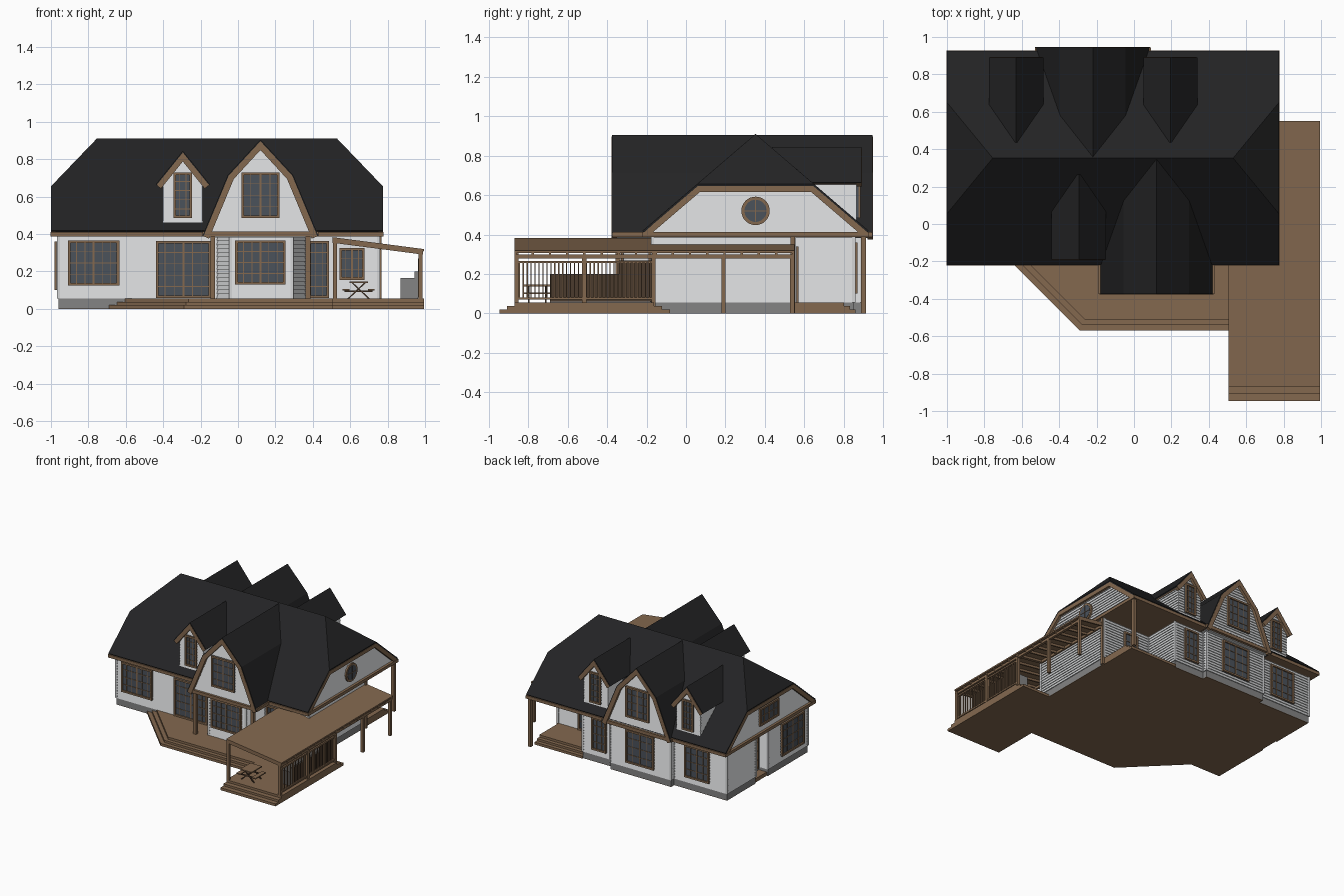
import bpy, bmesh, math
from mathutils import Matrix, Vector

cube = bpy.data.objects.get("Cube")
if cube:
    bpy.data.objects.remove(cube)


def material(name, rgb):
    m = bpy.data.materials.new(name)
    m.use_nodes = True
    m.diffuse_color = (*rgb, 1)
    m.node_tree.nodes["Principled BSDF"].inputs["Base Color"].default_value = (*rgb, 1)
    return m


ROOF = material("black_shingle", (0.017, 0.017, 0.018))
WOOD = material("brown_wood", (0.23, 0.14, 0.078))
WHITE = material("white_siding", (0.66, 0.67, 0.68))
GREY = material("grey_stone", (0.23, 0.23, 0.23))
GLASS = material("dark_glass", (0.07, 0.085, 0.105))
DARK = material("dark_wood", (0.07, 0.043, 0.026))
I = Matrix.Identity(4)


def frame(x, y, deg=0):
    # local x runs along a wall, local -y points outward
    return Matrix.Translation((x, y, 0)) @ Matrix.Rotation(math.radians(deg), 4, "Z")


def mesh(name, verts, faces, mat, M=I, fix=True):
    me = bpy.data.meshes.new(name)
    me.from_pydata([M @ Vector(v) for v in verts], [], faces)
    if fix:
        bm = bmesh.new()
        bm.from_mesh(me)
        bmesh.ops.recalc_face_normals(bm, faces=bm.faces)
        bm.to_mesh(me)
        bm.free()
    me.materials.append(mat)
    ob = bpy.data.objects.new(name, me)
    bpy.context.collection.objects.link(ob)
    return ob


def prism(name, pts, a, b, mat, M=I, up=False):
    # extrude an outline along local y, or along z when up
    n = len(pts)
    v = [(p, q, t) if up else (p, t, q) for t in (a, b) for p, q in pts]
    f = [tuple(range(n)), tuple(range(n, 2 * n))]
    f += [(i, (i + 1) % n, n + (i + 1) % n, n + i) for i in range(n)]
    return mesh(name, v, f, mat, M)


def boxes(name, items, mat, M=I):
    v, f = [], []
    for x0, x1, y0, y1, z0, z1 in items:
        k = len(v)
        v += [(x, y, z) for x in (x0, x1) for y in (y0, y1) for z in (z0, z1)]
        f += [tuple(k + i for i in q) for q in
              ((0, 1, 3, 2), (4, 6, 7, 5), (0, 4, 5, 1), (2, 3, 7, 6), (0, 2, 6, 4), (1, 5, 7, 3))]
    return mesh(name, v, f, mat, M)


def offset(pts, d):
    # shift an open left-to-right roof line downward by d
    ps = [Vector(p) for p in pts]
    ns = [Vector((b.y - a.y, a.x - b.x)).normalized() for a, b in zip(ps, ps[1:])]
    ns = [ns[0]] + ns + [ns[-1]]
    return [tuple(p + (m + n) * (d / (1 + m.dot(n)))) for p, m, n in zip(ps, ns, ns[1:])]


def band(pts, d0, d1):
    return offset(pts, d0) + offset(pts, d1)[::-1]


def siding(pts, M, pitch=0.022, lap=0.007):
    # overlapping boards filling an outline on a wall plane
    def span(z):
        xs = [p[0] + (q[0] - p[0]) * (z - p[1]) / (q[1] - p[1])
              for p, q in zip(pts, pts[1:] + pts[:1])
              if p[1] != q[1] and (p[1] - z) * (q[1] - z) <= 0]
        return min(xs), max(xs)
    z, top = min(p[1] for p in pts), max(p[1] for p in pts)
    v, f = [], []
    while z < top - 0.002:
        z1 = min(z + pitch, top - 0.0005)
        (a, b), (c, d) = span(z + 0.0001), span(z1)
        k = len(v)
        v += [(a, -lap, z), (b, -lap, z), (d, -0.001, z1), (c, -0.001, z1), (a, 0, z), (b, 0, z)]
        f += [(k, k + 1, k + 2, k + 3), (k + 4, k + 5, k + 1, k)]
        z += pitch
    mesh("siding_boards", v, f, WHITE, M, fix=False)


def window(M, s, w, z0, z1, cols=4, rows=4, name="window", t=0.014):
    a, b = s - w / 2, s + w / 2
    boxes(name + "_glass", [(a, b, -0.01, 0, z0, z1)], GLASS, M)
    parts = [(a, a + t, -0.02, 0, z0, z1), (b - t, b, -0.02, 0, z0, z1),
             (a, b, -0.02, 0, z0, z0 + t), (a, b, -0.02, 0, z1 - t, z1)]
    for i in range(1, cols):
        x, h = a + w * i / cols, 0.005 if 2 * i == cols else 0.002
        parts.append((x - h, x + h, -0.014, 0, z0, z1))
    for i in range(1, rows):
        z = z0 + (z1 - z0) * i / rows
        parts.append((a, b, -0.014, 0, z - 0.002, z + 0.002))
    boxes(name + "_frame", parts, WOOD, M)


# Ground floor: slab, foundation, walls and boards
plan = [(-.96, -.17), (-.11, -.17), (-.04, -.31), (.29, -.31), (.36, -.17), (.75, -.17),
        (.75, .55), (.32, .55), (.32, .85), (.05, .85), (.05, .89), (-.49, .89), (-.49, .85),
        (-.96, .85), (-.96, .49), (-.88, .49), (-.88, .33), (-.96, .33)]
prism("ground_slab", plan, 0, 0.003, WOOD, up=True)
prism("foundation", plan, 0.003, 0.056, GREY, up=True)
prism("house_walls", plan, 0.056, 0.395, WHITE, up=True)
for (ax, ay), (bx, by) in zip(plan, plan[1:] + plan[:1]):
    length = math.hypot(bx - ax, by - ay)
    M = frame(ax, ay, math.degrees(math.atan2(by - ay, bx - ax)))
    siding([(0, .056), (length, .056), (length, .39), (0, .39)], M)
boxes("corner_boards", [(x - .008, x + .008, y - .008, y + .008, .056, .39) for x, y in plan], WHITE)

front, back = frame(0, -.17), frame(0, .85, 180)
window(front, -.772, .275, .125, .365, 6, 4)
window(front, -.292, .295, .058, .362, 6, 5, "patio_door")
window(front, .432, .11, .058, .362, 3, 5, "front_door")
window(front, .61, .135, .155, .325, 4, 3)
window(frame(0, -.31), .12, .27, .13, .365, 6, 4)
window(back, .70, .22, .1, .36, 4, 4)
window(back, -.17, .13, .1, .36, 3, 4)
window(frame(0, .89, 180), .22, .25, .1, .365, 4, 4)
window(frame(0, .55, 180), -.5, .13, .056, .34, 2, 4, "porch_door")
window(frame(-.96, 0, -90), -.03, .29, .1, .36, 4, 4)
window(frame(-.88, 0, -90), -.41, .11, .056, .34, 2, 4, "side_door")

# Main roof with clipped gable ends
L, R, F, B, mid = -1, .775, -.22, .925, .3525
hf, hb, E, H, T = .055, .65, .42, .655, .91
rv = [(L, F, E), (R, F, E), (R, hf, H), (.53, mid, T), (-.755, mid, T), (L, hf, H),
      (L, B, E), (R, B, E), (R, hb, H), (L, hb, H)]
roof = mesh("main_roof", rv, [(0, 1, 2, 3, 4, 5), (7, 6, 9, 4, 3, 8), (2, 8, 3), (9, 5, 4)], ROOF, fix=False)
solid = roof.modifiers.new("thickness", "SOLIDIFY")
solid.thickness, solid.offset = 0.012, -1
boxes("eave_soffit", [(L - .002, R + .002, F - .002, B + .002, .388, .412)], WOOD)

# Clipped gable ends
line = [(F - mid, E), (hf - mid, H), (hb - mid, H), (B - mid, E)]
for x, deg in ((.75, 90), (-.975, -90)):
    M = frame(x, mid, deg)
    inner = offset(line, .015)
    prism("gable_end_wall", inner, 0, .05, WHITE, M)
    siding([(-.54, .412), (.54, .412), inner[2], inner[1]], M)
    prism("gable_end_trim", band(line, .01, .04), -.025, 0, WOOD, M)
M = frame(.75, mid, 90)
ring = lambda r: [(r * math.cos(i * math.pi / 16), .52 + r * math.sin(i * math.pi / 16)) for i in range(32)]
prism("round_window_frame", ring(.072), -.016, 0, WOOD, M)
prism("round_window_glass", ring(.056), -.018, 0, GLASS, M)
boxes("round_window_bars", [(-.002, .002, -.021, 0, .465, .575), (-.055, .055, -.021, 0, .518, .522)], WOOD, M)
window(frame(-.975, mid, -90), 0, .24, .46, .6, 4, 2)

# Large two-pitch gables, front and back
gambrel = [(-.31, .39), (-.175, .715), (0, .905), (.175, .715), (.31, .39)]
for M, depth in ((frame(.12, -.35), .7), (frame(-.22, .92, 180), .565)):
    prism("big_gable_roof", band(gambrel, 0, .01), -.025, depth, ROOF, M)
    prism("big_gable_trim", band(gambrel, .006, .038), -.027, 0, WOOD, M)
    wall = offset(gambrel, .02)
    prism("big_gable_wall", wall, 0, .3, WHITE, M)
    siding([(-.28, .405)] + wall[1:4] + [(.28, .405)], M)
    boxes("big_gable_soffit", [(-.31, .31, -.023, .18, .388, .414)], WOOD, M)
    window(M, 0, .205, .485, .73, 4, 4)

# Small dormers
peak = [(-.145, .665), (0, .845), (.145, .665)]
for M in (frame(-.295, -.165), frame(-.63, .865, 180), frame(.195, .865, 180)):
    prism("dormer_roof", band(peak, 0, .01), -.025, .43, ROOF, M)
    prism("dormer_trim", band(peak, .006, .036), -.027, 0, WOOD, M)
    prism("dormer_eaves", band(peak, .01, .02), 0, .25, WOOD, M)
    face = [(-.105, .46), (.105, .46), (.105, .69), (0, .825), (-.105, .69)]
    prism("dormer_wall", face, 0, .3, WHITE, M)
    siding(face, M)
    side = [(0, .46), (.3, .46), (.3, .69), (0, .69)]
    siding(side, M @ frame(.105, 0, 90))
    siding(side, M @ frame(-.105, .3, -90))
    window(M, 0, .1, .485, .73, 3, 5)

# Front terrace and side deck, both stepped
for i, top in enumerate((.02, .037, .055)):
    d = .03 * i
    prism("terrace_step", [(-.69 + 1.414 * d, -.17), (-.29 + .414 * d, -.57 + d), (.51, -.57 + d), (.51, -.17)],
          0, top, WOOD, up=True)
    boxes("deck_step", [(.505, .995, -.945 + 1.25 * d, -.08 - 1.35 * d, 0, top)], WOOD)
    boxes("porch_step", [(.32, .745, .55, .86 - d, 0, top)], WOOD)
boxes("side_door_step", [(-.95, -.88, .33, .49, 0, .03)], WOOD)
boxes("roof_posts", [(x - .013, x + .013, y - .013, y + .013, z, .39)
                     for x, y, z in ((-.135, -.345, .05), (.375, -.345, .05), (.755, .9, 0))], WOOD)

# Lean-to canopy
slope = lambda x: .383 - .13 * (x - .505)
for x, y0, y1 in ((.505, -.87, -.16), (.75, -.16, .55)):
    sheet = [(x, slope(x)), (.995, slope(.995)), (.995, slope(.995) - .012), (x, slope(x) - .012)]
    prism("canopy_roof", sheet, y0, y1, WOOD)
    rafter = [(px, pz - .012 - .018 * (i > 1)) for i, (px, pz) in
              enumerate([(x, slope(x)), (.99, slope(.99)), (.99, slope(.99)), (x, slope(x))])]
    for i in range(9):
        y = y0 + .006 + i * (y1 - y0 - .012) / 8
        prism("canopy_rafter", rafter, y - .006, y + .006, WOOD)
boxes("canopy_beams", [(.965, .985, -.87, .55, .278, .298), (.507, .525, -.87, -.17, .335, .355),
                       (.75, .765, -.16, .55, .315, .335)], WOOD)
boxes("canopy_posts", [(.965, .987, y - .011, y + .011, 0, .3) for y in (-.859, -.515, -.165, .19, .539)]
      + [(.507, .529, -.87, -.848, .05, .36), (.745, .767, .53, .552, 0, .39)], WOOD)
boxes("railing", [(.968, .984, -.86, -.165, z, z + .012) for z in (.07, .255)]
      + [(.973, .979, -.845 + .02 * i - .003, -.845 + .02 * i + .003, .07, .26) for i in range(34)], WOOD)

# Outdoor counter, screen and picnic table
boxes("outdoor_counter", [(.87, .955, -.69, -.18, .055, .165), (.945, .962, -.69, -.18, .055, .2)], GREY)
boxes("counter_back_panel", [(.962, .967, -.69, -.18, .06, .2), (.962, .967, -.34, -.17, .06, .268)], DARK)
boxes("table_top", [(.595, .695, -.82, -.69, .137, .146)], WOOD)
boxes("table_benches", [(x, x + .035, -.82, -.69, .098, .106) for x in (.56, .695)], WOOD)
for y in (-.80, -.715):
    for s in (-1, 1):
        prism("table_leg", [(.645 + s * a, z) for a, z in ((-.03, .14), (-.04, .14), (.05, .055), (.06, .055))][:2]
              + [(.645 + s * .05, .055), (.645 + s * .06, .055)], y, y + .008, DARK)
    boxes("table_brace", [(.57, .72, y, y + .008, .09, .098)], DARK)
